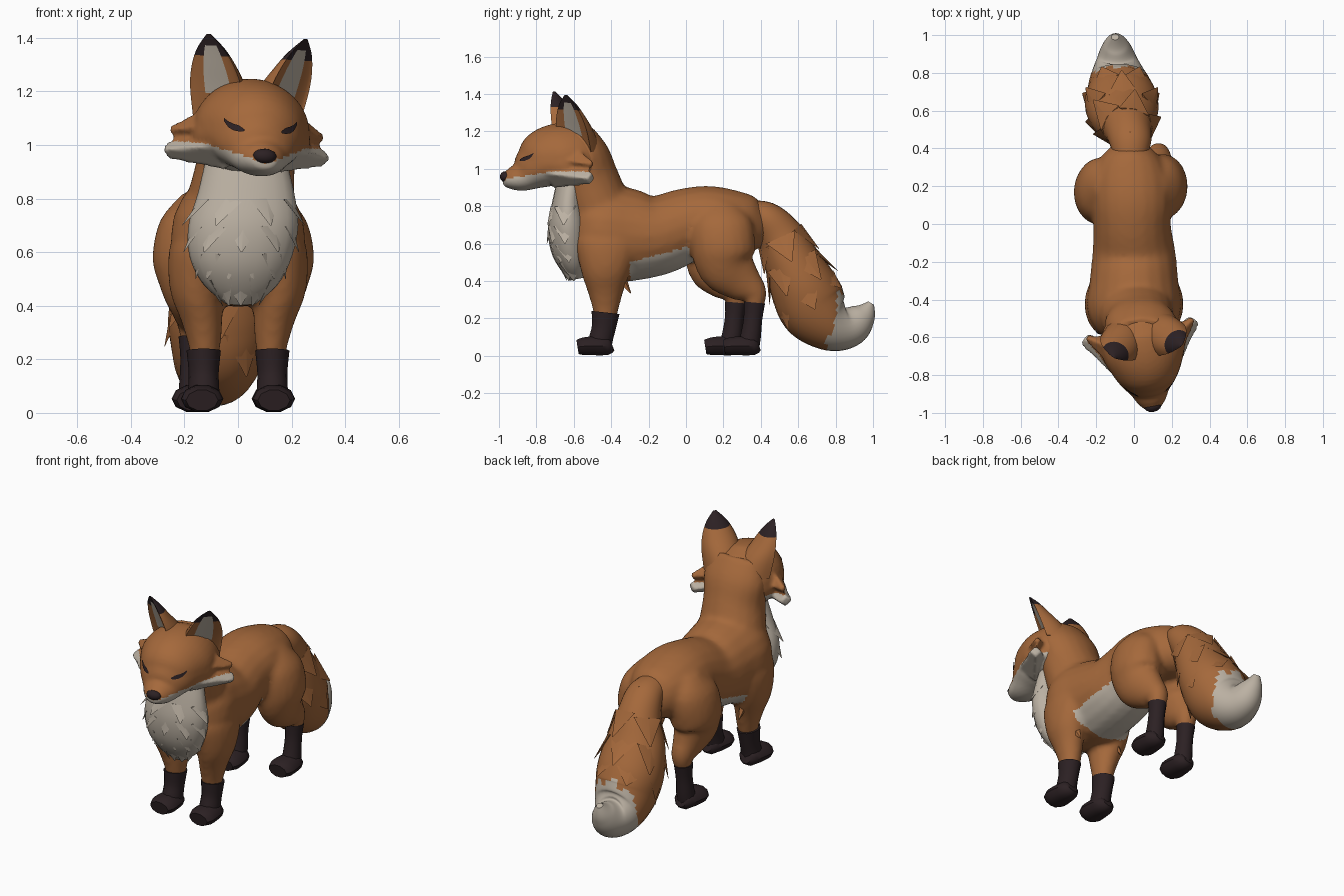
import bpy, bmesh, math
from mathutils import Vector, Matrix
from mathutils.bvhtree import BVHTree

if "Cube" in bpy.data.objects:
    bpy.data.objects.remove(bpy.data.objects["Cube"])


def material(name, rgb):
    m = bpy.data.materials.new(name)
    m.diffuse_color = (*rgb, 1)
    m.use_nodes = True
    m.node_tree.nodes["Principled BSDF"].inputs["Base Color"].default_value = m.diffuse_color
    return m


MATS = [material("orange_fur", (0.375, 0.14, 0.044)),
        material("pale_fur", (0.50, 0.44, 0.365)),
        material("dark_fur", (0.025, 0.015, 0.017))]
ORANGE, PALE, DARK = 0, 1, 2


def make(name, bm, mat=ORANGE, matrix=None, rule=None, angle=50):
    """Turn a bmesh into a shaded object, coloured whole or by a face rule."""
    me = bpy.data.meshes.new(name)
    bm.to_mesh(me)
    bm.free()
    for m in MATS:
        me.materials.append(m)
    for p in me.polygons:
        p.material_index = rule(p.center, p.normal) if rule else mat
    if matrix:
        me.transform(matrix)
    me.shade_smooth()
    me.set_sharp_from_angle(angle=math.radians(angle))
    ob = bpy.data.objects.new(name, me)
    bpy.context.collection.objects.link(ob)
    return ob


def fuse(bm, voxel, soften):
    """Merge overlapping volumes into one soft skin."""
    raw = make("raw_skin", bm)
    mod = raw.modifiers.new("fuse", "REMESH")
    mod.mode, mod.voxel_size = "VOXEL", voxel
    mod = raw.modifiers.new("soften", "SMOOTH")
    mod.factor, mod.iterations = 0.5, soften
    dg = bpy.context.evaluated_depsgraph_get()
    me = bpy.data.meshes.new_from_object(raw.evaluated_get(dg))
    out = bmesh.new()
    out.from_mesh(me)
    bpy.data.objects.remove(raw)
    bpy.data.meshes.remove(me)
    return out


def smooth_rows(rows, steps):
    """Catmull-Rom resampling of section rows."""
    out, n = [], len(rows)
    for i in range(n - 1):
        a, b, c, d = (rows[max(i - 1, 0)], rows[i], rows[i + 1], rows[min(i + 2, n - 1)])
        for k in range(steps):
            t = k / steps
            out.append([0.5 * (2 * q + (r - p) * t + (2 * p - 5 * q + 4 * r - s) * t * t
                               + (3 * q - p - 3 * r + s) * t ** 3)
                        for p, q, r, s in zip(a, b, c, d)])
    return out + [list(rows[-1])]


def loft(bm, rows, sides=20, steps=4):
    """Skin ellipses given as (x, y, z, half width in x, half depth)."""
    rows = smooth_rows(rows, steps)
    cs = [Vector(r[:3]) for r in rows]
    rings, faces = [], []
    for i, r in enumerate(rows):
        u = Vector((1, 0, 0))
        v = (cs[min(i + 1, len(cs) - 1)] - cs[max(i - 1, 0)]).cross(u).normalized()
        ru, rv = max(r[3], 0.004), max(r[4], 0.004)
        rings.append([bm.verts.new(cs[i] + u * ru * math.cos(2 * math.pi * k / sides)
                                   + v * rv * math.sin(2 * math.pi * k / sides))
                      for k in range(sides)])
    for a, b in zip(rings, rings[1:]):
        for k in range(sides):
            j = (k + 1) % sides
            faces.append(bm.faces.new((a[k], a[j], b[j], b[k])))
    faces += [bm.faces.new(rings[0]), bm.faces.new(rings[-1])]
    bmesh.ops.recalc_face_normals(bm, faces=faces)


def tuft(bm, base, tip, out, w, t, blunt=0.05):
    """Flat pointed lock of fur."""
    base, tip, out = Vector(base), Vector(tip), Vector(out).normalized()
    side = (tip - base).cross(out).normalized()
    offs = (side * w, out * t, -side * w, -out * t)
    ring = [bm.verts.new(base + d) for d in offs]
    top = [bm.verts.new(tip + d * blunt) for d in offs]
    fs = [bm.faces.new((ring[k], ring[(k + 1) % 4], top[(k + 1) % 4], top[k])) for k in range(4)]
    fs += [bm.faces.new(ring), bm.faces.new(top)]
    bmesh.ops.recalc_face_normals(bm, faces=fs)


# Body: torso, neck, thighs and upper front legs fused into one skin
bm = bmesh.new()
loft(bm, [(0, -.64, .66, .10, .13), (0, -.56, .66, .2, .23), (0, -.45, .66, .25, .26),
          (0, -.3, .645, .235, .25), (0, -.15, .645, .22, .215), (-.01, 0, .70, .205, .197),
          (-.01, .12, .73, .21, .18), (-.015, .25, .72, .2, .165),
          (-.02, .36, .70, .15, .145), (-.02, .43, .70, .08, .09)])
loft(bm, [(0, -.38, .6, .2, .2), (.01, -.47, .8, .2, .175), (.03, -.52, .95, .185, .16),
          (.04, -.545, 1.08, .195, .135), (.045, -.575, 1.2, .15, .08)])
for s in (1, -1):
    loft(bm, [(.13 * s, -.42, .72, .06, .1), (.15 * s, -.42, .62, .105, .17),
              (.155 * s, -.43, .46, .1, .135), (.135 * s, -.43, .34, .077, .095),
              (.125 * s, -.43, .25, .06, .07), (.125 * s, -.435, .19, .05, .055)])
    rows = []
    for x, y, z, rx, ry in [(.11, .19, .82, .06, .08), (.14, .19, .72, .115, .16),
                            (.15, .2, .58, .135, .172), (.145, .22, .48, .115, .155),
                            (.135, .295, .4, .085, .115), (.13, .36, .34, .065, .075),
                            (.13, .368, .29, .053, .055), (.13, .36, .25, .045, .045)]:
        back = 0 if s > 0 else min(max((.7 - z) / .38, 0), 1) * .1
        rows.append((x * s - (.035 if s < 0 else 0), y - back, z, rx, ry))
    loft(bm, rows)


def body_paint(c, n):
    belly = (-.3 < c.y < .04 and .36 < c.z < .5 + .27 * (c.y + .3) and abs(c.x) < .225
             and (c.y < -.05 or n.y > -.2))
    return PALE if belly else ORANGE


make("body", fuse(bm, .016, 6), rule=body_paint, angle=70)


# Dark lower legs with paws
def lower_leg(name, shin, x, heel):
    b = bmesh.new()
    loft(b, shin, 12, 3)
    loft(b, [(x, heel, .06, .035, .035), (x, heel - .025, .054, .062, .052),
             (x, heel - .1, .054, .077, .053), (x, heel - .155, .051, .078, .049),
             (x, heel - .185, .047, .06, .04)], 10, 2)
    make(name, b, DARK, angle=40)


for s, side in ((1, "right"), (-1, "left")):
    x = .128 * s
    lower_leg("front_lower_leg_" + side,
              [(x, -.43, .232, .064, .075), (x, -.44, .15, .056, .064),
               (x, -.455, .09, .058, .064), (x, -.465, .04, .06, .066)], x + .006 * s, -.395)
    x, dy = (.13, 0) if s > 0 else (-.168, -.1)
    lower_leg("hind_lower_leg_" + side,
              [(x, .366 + dy, .285, .054, .057), (x, .358 + dy, .2, .047, .05),
               (x, .345 + dy, .1, .052, .055), (x, .33 + dy, .04, .055, .06)], x, .388 + dy)

# Tail with a pale tip
TAIL = [(-.02, .33, .775, .08, .06), (-.02, .43, .73, .11, .095), (-.035, .505, .635, .13, .125),
        (-.055, .565, .505, .175, .15), (-.065, .63, .365, .195, .18), (-.07, .69, .25, .18, .185),
        (-.08, .785, .172, .15, .15), (-.09, .88, .165, .105, .115), (-.095, .95, .22, .065, .07),
        (-.1, .99, .282, .02, .018)]
bm = bmesh.new()
loft(bm, TAIL, 28, 8)


def tail_paint(c, n):
    edge = c.y - .25 * (c.z - .2) + .015 * math.sin(c.x * 60)
    return PALE if edge > .79 else ORANGE


make("tail", bm, rule=tail_paint)


# Locks of fur lying along the tail
def tail_point(i, a, scale):
    x, y, z, rx, ry = TAIL[i]
    tan = (Vector(TAIL[i + 1][:3]) - Vector(TAIL[i - 1][:3])).normalized()
    v = Vector((1, 0, 0)).cross(tan).normalized()
    out = Vector((math.cos(a) * rx, 0, 0)) + v * math.sin(a) * ry
    return Vector((x, y, z)) + out * scale, out


bm = bmesh.new()
for i, count in ((2, 5), (3, 6), (4, 6)):
    for k in range(count):
        a = math.radians(360 * k / count + 30 * (i % 2))
        base, out = tail_point(i, a, .88)
        tuft(bm, base, tail_point(i + 1, a, 1.13)[0], out, .085, .018)
tuft(bm, (-.02, .34, .79), (-.02, .49, .805), (0, .3, 1), .1, .035)
make("tail_fur", bm, angle=30)

# Chest bib with rows of pointed locks
bm = bmesh.new()
loft(bm, [(.03, -.61, .95, .15, .075), (.03, -.63, .82, .18, .085), (.02, -.63, .7, .205, .108),
          (.01, -.62, .58, .19, .105), (.01, -.6, .48, .14, .075), (.01, -.585, .41, .06, .035)])
BIB = [(.8, .03, -.63, .185, .09), (.7, .02, -.63, .205, .108), (.6, .012, -.622, .193, .107),
       (.5, .01, -.605, .15, .083), (.4, .01, -.59, .06, .04)]
for (row, nxt), n in zip(zip(BIB, BIB[1:]), (4, 5, 6, 5)):
    for k in range(n):
        a = math.radians(-78 + 156 * k / (n - 1))
        out = Vector((math.sin(a), -math.cos(a), 0))
        base, tip = [Vector((cx + out.x * rx * f, cy + out.y * ry * f, z))
                     for (z, cx, cy, rx, ry), f in ((row, .84), (nxt, 1.14))]
        tuft(bm, base, tip, out, .06, .016)
make("chest_fur", bm, PALE, angle=40)

# Orange locks at nape, elbows and thighs
bm = bmesh.new()
tuft(bm, (.02, -.47, 1.1), (.02, -.385, .995), (0, 1, .6), .08, .03)
for s in (1, -1):
    tuft(bm, (.16 * s, -.38, .47), (.155 * s, -.295, .335), (s, .6, 0), .05, .03)
make("body_fur", bm, angle=30)

# Head with cheek ruffs fused in, turned a little to one side
HEAD = (Matrix.Translation((.04, -.6, 1.05)) @ Matrix.Rotation(math.radians(10), 4, "Z")
        @ Matrix.Rotation(math.radians(3), 4, "Y") @ Matrix.Translation((0, 0, -1.05)))
bm = bmesh.new()
loft(bm, [(0, .14, 1.09, .12, .09), (0, .09, 1.085, .18, .135), (0, .02, 1.075, .21, .17),
          (0, -.08, 1.068, .215, .175), (0, -.16, 1.045, .185, .162), (0, -.225, 1.0, .14, .12),
          (0, -.285, .96, .092, .082), (0, -.345, .947, .062, .056), (0, -.38, .947, .036, .034)],
     40, 5)
# Widen the jaw line and narrow the crown
for vert in bm.verts:
    d = 1.06 - vert.co.z
    vert.co.x *= 1 + (1.7 if d > 0 else .5) * d
for s in (1, -1):
    tuft(bm, (.11 * s, -.12, .985), (.295 * s, .045, .965), (s, -1, 0), .085, .09, .4)
    tuft(bm, (.12 * s, -.07, 1.06), (.285 * s, .05, 1.04), (s, -1, 0), .1, .09, .2)
bm = fuse(bm, .011, 2)
head_tree = BVHTree.FromBMesh(bm)


def head_paint(c, n):
    return PALE if c.z < min(.932 + .33 * abs(c.x), 1.0) and c.y < .075 else ORANGE


make("head", bm, matrix=HEAD, rule=head_paint)

# Nose
bm = bmesh.new()
bmesh.ops.create_uvsphere(bm, u_segments=12, v_segments=8, radius=1)
bm.transform(Matrix.Translation((0, -.372, .958)) @ Matrix.Diagonal((.045, .028, .028, 1)))
make("nose", bm, DARK, HEAD)

for s, side in ((1, "right"), (-1, "left")):
    # Closed eye: thin plate hugging the face
    bm = bmesh.new()
    strip = []
    for x, lo, hi in ((.068, 1.046, 1.053), (.085, 1.044, 1.066), (.103, 1.047, 1.072),
                      (.12, 1.058, 1.08), (.134, 1.08, 1.092)):
        pair = []
        for z in (lo, hi):
            hit, nor, _, _ = head_tree.ray_cast(Vector((s * x, -1, z)), Vector((0, 1, 0)))
            pair.append(bm.verts.new(hit + nor * .006))
        strip.append(pair)
    for (a, b), (c, d) in zip(strip, strip[1:]):
        bm.faces.new((a, c, d, b) if s > 0 else (a, b, d, c))
    make("eye_" + side, bm, DARK, HEAD)

    # Ear: cupped cone with pale lining and dark tip
    f = Vector((s * math.sin(.68), -math.cos(.68), 0))
    u = Vector((math.cos(.68), s * math.sin(.68), 0))
    base, tip = Vector((.115 * s, -.015, 1.1)), Vector((.185 * s, -.08, 1.405))
    rows = smooth_rows([(0, .115, .17), (.35, .11, .13), (.6, .092, .085), (.82, .058, .048),
                        (1, .008, .008)], 5)
    bm = bmesh.new()
    rings = []
    for t, w, d in rows:
        ring = []
        for k in range(24):
            a = 2 * math.pi * k / 24
            depth = (-.12 if k < 12 else 1) * d * math.sin(a)
            ring.append(bm.verts.new(base.lerp(tip, t) + u * w * math.cos(a) + f * depth))
        rings.append(ring)
    fs = [bm.faces.new(rings[0]), bm.faces.new(rings[-1])]
    colours = [ORANGE, DARK]
    for i, (a, b) in enumerate(zip(rings, rings[1:])):
        t = (rows[i][0] + rows[i + 1][0]) / 2
        for k in range(24):
            j = (k + 1) % 24
            fs.append(bm.faces.new((a[k], a[j], b[j], b[k])))
            lining = 4 <= k <= 7 and .25 < t < .88
            colours.append(PALE if lining else DARK if t > .74 else ORANGE)
    bmesh.ops.recalc_face_normals(bm, faces=fs)
    ear = make("ear_" + side, bm, matrix=HEAD)
    for p, c in zip(ear.data.polygons, colours):
        p.material_index = c
